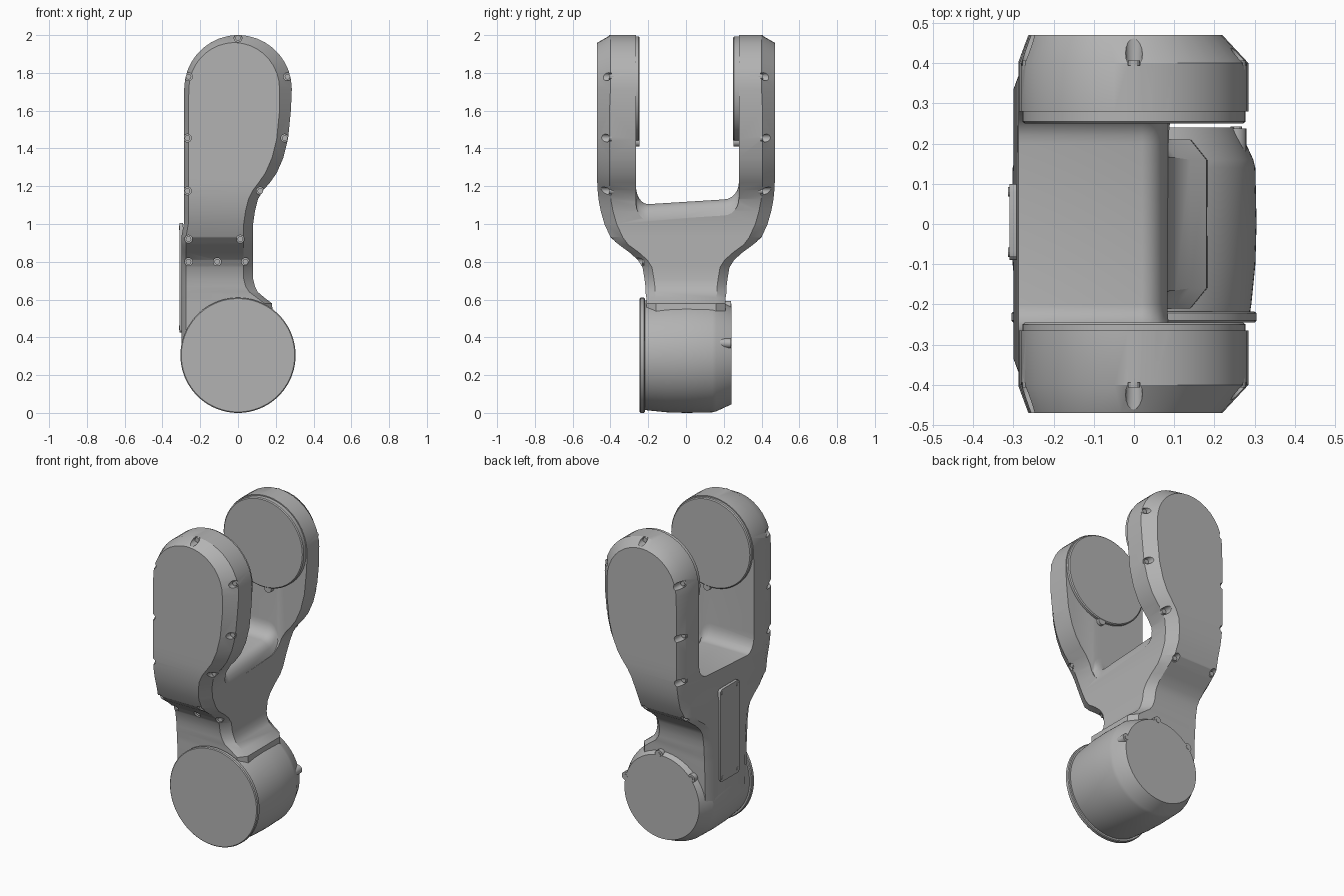
import bpy, bmesh, math
from mathutils import Matrix

if "Cube" in bpy.data.objects:
    bpy.data.objects.remove(bpy.data.objects["Cube"])

grey = bpy.data.materials.new("satin grey")
grey.use_nodes = True
COLOUR = (0.45, 0.45, 0.45, 1)
grey.diffuse_color = COLOUR
grey.node_tree.nodes["Principled BSDF"].inputs["Base Color"].default_value = COLOUR


def finish(name, bm):
    bmesh.ops.recalc_face_normals(bm, faces=bm.faces)
    mesh = bpy.data.meshes.new(name)
    bm.to_mesh(mesh)
    bm.free()
    mesh.materials.append(grey)
    ob = bpy.data.objects.new(name, mesh)
    bpy.context.collection.objects.link(ob)
    return ob


def smooth(ob, degrees=28):
    bpy.ops.object.select_all(action="DESELECT")
    ob.select_set(True)
    bpy.context.view_layer.objects.active = ob
    bpy.ops.object.shade_smooth_by_angle(angle=math.radians(degrees))


def bridge(bm, rings):
    """Skin a list of closed vertex rings."""
    for a, b in zip(rings, rings[1:]):
        n = len(a)
        for i in range(n):
            j = (i + 1) % n
            bm.faces.new((a[i], a[j], b[j], b[i]))


def rod(bm, x, z, y0, y1, r, sides=16):
    """Cylinder lying along y."""
    place = Matrix.Translation((x, (y0 + y1) / 2, z)) @ Matrix.Rotation(math.pi / 2, 4, "X")
    bmesh.ops.create_cone(bm, cap_ends=True, segments=sides, radius1=r, radius2=r,
                          depth=abs(y1 - y0), matrix=place)


def turned(name, profile, z, sides=96):
    """Revolve (y, radius) points about a y axis at height z."""
    bm = bmesh.new()
    rings = [[bm.verts.new((r * math.cos(math.tau * i / sides), y,
                            z + r * math.sin(math.tau * i / sides)))
              for i in range(sides)] for y, r in profile]
    bridge(bm, rings)
    bm.faces.new(rings[0])
    bm.faces.new(rings[-1])
    return finish(name, bm)


def cut(ob, cutter):
    mod = ob.modifiers.new("cut", "BOOLEAN")
    mod.operation = "DIFFERENCE"
    mod.solver = "EXACT"
    mod.object = cutter
    bpy.context.view_layer.update()
    mesh = bpy.data.meshes.new_from_object(ob.evaluated_get(bpy.context.evaluated_depsgraph_get()))
    ob.modifiers.clear()
    ob.data = mesh
    bpy.data.objects.remove(cutter)


# Fork body: rows of chamfered sections from the rounded top down to the base
HUB = 1.715
# row: outer z, inset z, outer left, outer right, inset left, inset right, half depth, chamfer
rows = []
for deg in (87, 80, 70, 60, 50, 40, 30, 20, 10, 0):
    c, s = math.cos(math.radians(deg)), math.sin(math.radians(deg))
    rows.append((HUB + .285 * s, HUB + .245 * s, -.285 * c, .285 * c,
                 -.02 - .24 * c, -.02 + .24 * c, .47, .07))
lower = [  # z, right edge, inset right edge, half depth
    (1.6, .28, .22, .47), (1.45, .265, .205, .47), (1.35, .24, .18, .47),
    (1.27, .205, .145, .47), (1.22, .17, .11, .47), (1.18, .135, .08, .468),
    (1.13, .105, .055, .463), (1.07, .09, .04, .452), (1.0, .08, .03, .432),
    (.93, .08, .03, .4), (.89, .08, .03, .355), (.85, .08, .03, .3),
    (.81, .08, .03, .255), (.77, .08, .03, .23), (.71, .08, .03, .22),
    (.67, .09, .04, .215), (.64, .105, .06, .215), (.61, .14, .1, .21),
    (.58, .18, .14, .21), (.3, .2, .16, .2)]
for z, right, inset, depth in lower:
    left = -.287 if z > .95 else -.3
    rows.append((z, z, left, right, left + .024, inset, depth, .065 if z > .9 else .05))

bm = bmesh.new()
rings = []
for z, zi, l, r, li, ri, d, c in rows:
    pts = [(li, -d, zi), (ri, -d, zi), (r, c - d, z), (r, d - c, z),
           (ri, d, zi), (li, d, zi), (l, d - c, z), (l, c - d, z)]
    rings.append([bm.verts.new(p) for p in pts])
bridge(bm, rings)
for ring in (rings[0], rings[-1]):
    for quad in ((0, 1, 2, 7), (7, 2, 3, 6), (6, 3, 4, 5)):
        bm.faces.new([ring[i] for i in quad])
body = finish("fork_body", bm)

# Slot between the arms, its floor rolling down towards the open side
profile = [(-.265, 2.3), (-.265, 1.2)]
for i in range(1, 7):
    a = math.pi / 2 * i / 6
    profile.append((-.2 - .065 * math.cos(a), 1.2 - .095 * math.sin(a)))
for i in range(7):
    a = math.pi / 2 * i / 6
    profile.append((.2 + .08 * math.sin(a), 1.22 - .09 * math.cos(a)))
profile.append((.28, 2.3))
bm = bmesh.new()
rings = [[bm.verts.new((x, y, z - (drop if z < 2 else 0))) for y, z in profile]
         for x, drop in ((-.6, 0), (.02, 0), (.04, .006), (.058, .02), (.072, .042),
                         (.084, .085), (.6, .085))]
bridge(bm, rings)
bm.faces.new(rings[0])
bm.faces.new(rings[-1])
cut(body, finish("slot_cutter", bm))

# Screw pockets in the chamfers, with a screw head in each
arm_screws = [(0, 1.985), (-.262, 1.78), (.262, 1.78), (-.268, 1.455), (.248, 1.455),
              (-.268, 1.175), (.118, 1.175)]
spots = []
for side in (-1, 1):
    spots += [(x, z, side * .395) for x, z in arm_screws]
    spots += [(x, .92, side * .365) for x in (-.262, .012)]
spots += [(x, .8, -.222) for x in (-.262, -.11, .04)]
pockets, heads = bmesh.new(), bmesh.new()
for x, z, y in spots:
    out = math.copysign(1, y)
    rod(pockets, x, z, y, out * .6, .021)
    rod(heads, x, z, y - out * .01, y + out * .012, .015, 12)
cut(body, finish("pocket_cutter", pockets))
smooth(body)
smooth(finish("screw_heads", heads))

# Hub discs on the inner faces of both arms
for name, y0, y1 in (("front_hub_disc", -.245, -.3), ("back_hub_disc", .25, .3)):
    smooth(turned(name, [(y0, .272), (y0 + .1 * (y1 - y0), .278), (y1, .278)], HUB))
bm = bmesh.new()
rod(bm, .03, 1.435, .252, .3, .025)
rod(bm, .03, 1.435, -.247, -.3, .025)
smooth(finish("hub_disc_tabs", bm))

# Base drum with its front cap
BASE = .305
smooth(turned("base_drum", [(-.225, .288), (-.2, .292), (-.1, .302), (0, .305), (.14, .302),
                            (.16, .297), (.24, .26)], BASE), 20)
smooth(turned("base_front_cap", [(-.245, .3), (-.24, .305), (-.222, .305), (-.218, .3)], BASE))

# Screw lugs round the rear of the drum
bm = bmesh.new()
for deg in (14, 85, 140):
    a = math.radians(deg)
    x, z = .262 * math.cos(a), BASE + .262 * math.sin(a)
    rod(bm, x, z, .13, .238, .026)
    rod(bm, x, z, .238, .242, .014, 12)
smooth(finish("drum_lugs", bm))

# Cover panel on the flat side of the neck
bm = bmesh.new()
bmesh.ops.create_cube(bm, size=1, matrix=Matrix.Translation((-.301, .005, .715))
                      @ Matrix.Diagonal((.018, .19, .58, 1)))
upright = [e for e in bm.edges if abs(e.verts[0].co.x - e.verts[1].co.x) > .01]
bmesh.ops.bevel(bm, geom=upright, offset=.02, segments=3, affect="EDGES", profile=.5)
smooth(finish("side_cover_panel", bm))

# Panel screws at the corners
bm = bmesh.new()
for y in (-.07, .08):
    for z in (.45, .98):
        bmesh.ops.create_cone(bm, cap_ends=True, segments=12, radius1=.012, radius2=.012, depth=.006,
                              matrix=Matrix.Translation((-.31, y, z)) @ Matrix.Rotation(math.pi / 2, 4, "Y"))
smooth(finish("panel_screws", bm))
